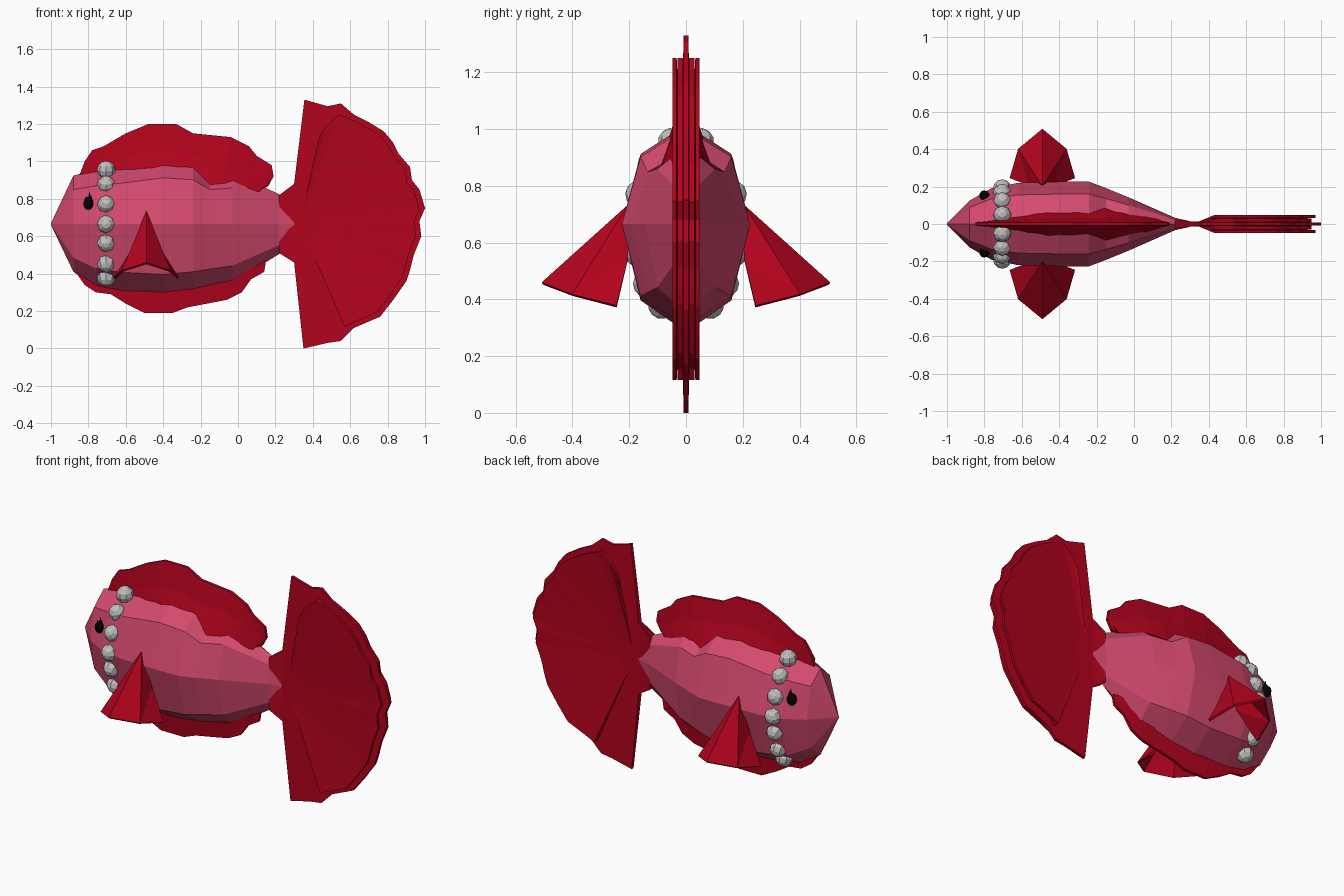
import bpy
import bmesh
import math
from mathutils import Vector

if "Cube" in bpy.data.objects:
    bpy.data.objects.remove(bpy.data.objects["Cube"], do_unlink=True)


def make_material(name, rgb):
    material = bpy.data.materials.new(name)
    material.use_nodes = True
    colour = (*rgb, 1)
    material.diffuse_color = colour
    material.node_tree.nodes["Principled BSDF"].inputs["Base Color"].default_value = colour
    return material


PINK = make_material("rose_pink", (0.66, 0.068, 0.155))
RED = make_material("deep_red", (0.45, 0.001, 0.012))
GREY = make_material("pearl_grey", (0.52, 0.52, 0.52))
BLACK = make_material("black", (0.001, 0.001, 0.001))


def finish(name, bm, material):
    bmesh.ops.recalc_face_normals(bm, faces=bm.faces)
    mesh = bpy.data.meshes.new(name)
    bm.to_mesh(mesh)
    bm.free()
    mesh.materials.append(material)
    obj = bpy.data.objects.new(name, mesh)
    bpy.context.collection.objects.link(obj)
    return obj


def loft(name, sections, material):
    """Skin a row of closed loops and cap both ends."""
    bm = bmesh.new()
    loops = [[bm.verts.new(point) for point in section] for section in sections]
    count = len(loops[0])
    for first, second in zip(loops, loops[1:]):
        for i in range(count):
            j = (i + 1) % count
            bm.faces.new((first[i], first[j], second[j], second[i]))
    bm.faces.new(loops[0])
    bm.faces.new(loops[-1])
    return finish(name, bm, material)


def blend(start, end, amount):
    return start + (end - start) * amount


def fin_section(rim, middle, base, widths):
    """Symmetric wedge section; each point is (x, z)."""
    half = [(p[0], w, p[1]) for p, w in zip((rim, middle, base), widths)]
    return half + [(x, -y, z) for x, y, z in reversed(half)]


# Body: eight-sided rings of (x, top, bottom, half width)
MID = 0.665
SIDES = 8
rings = [(-1, 0.67, 0.66, 0.003), (-0.88, 0.925, 0.41, 0.125),
         (-0.76, 0.955, 0.33, 0.192), (-0.62, 0.975, 0.3, 0.22),
         (-0.4, 1.015, 0.285, 0.226), (-0.24, 1.0, 0.305, 0.226),
         (-0.15, 0.925, 0.325, 0.192), (-0.03, 0.94, 0.35, 0.143),
         (0.22, 0.825, 0.505, 0.033), (0.3, 0.71, 0.62, 0.015)]
sections = []
for x, top, bottom, width in rings:
    section = []
    for i in range(SIDES):
        angle = math.tau * i / SIDES
        height = top - MID if math.sin(angle) > 0 else MID - bottom
        section.append((x, width * math.cos(angle), MID + height * math.sin(angle)))
    sections.append(section)
loft("body", sections, PINK)


# Dorsal and ventral fins: wavy rim, wide wedge at the base
def ridge_fin(name, rim, base_height, base_width):
    rows = []
    for x, z in rim:
        base = (blend(-0.3, x, 0.85), base_height)
        middle = (blend(x, base[0], 0.4), blend(z, base_height, 0.4))
        swell = max(0, min(1, (base[0] + 0.8) / 0.35, (0.18 - base[0]) / 0.35))
        widths = (0.008, 0.01 + base_width * 0.25 * swell, 0.012 + base_width * swell)
        rows.append(fin_section((x, z), middle, base, widths))
    loft(name, rows, RED)


dorsal_rim = [(-0.85, 0.92), (-0.82, 1.0), (-0.78, 1.06), (-0.72, 1.08), (-0.6, 1.15),
              (-0.48, 1.2), (-0.33, 1.2), (-0.24, 1.15), (-0.14, 1.14), (-0.04, 1.13),
              (0.06, 1.08), (0.1, 1.03), (0.18, 0.98), (0.19, 0.92), (0.16, 0.865)]
ventral_rim = [(-0.87, 0.41), (-0.82, 0.34), (-0.76, 0.3), (-0.68, 0.29), (-0.6, 0.24),
               (-0.5, 0.19), (-0.35, 0.19), (-0.27, 0.22), (-0.06, 0.26), (0.02, 0.3),
               (0.07, 0.37), (0.14, 0.41), (0.15, 0.47)]
ridge_fin("dorsal_fin", dorsal_rim, 0.84, 0.09)
ridge_fin("ventral_fin", ventral_rim, 0.47, 0.05)

# Tail fan spreading from the narrow tail root
tail_rim = [(0.355, 1.33), (0.48, 1.295), (0.55, 1.31), (0.62, 1.25), (0.7, 1.21),
            (0.78, 1.16), (0.83, 1.1), (0.86, 1.04), (0.92, 0.97), (0.93, 0.9),
            (0.97, 0.85), (1.0, 0.75), (0.97, 0.68), (0.98, 0.6), (0.94, 0.5),
            (0.92, 0.42), (0.9, 0.36), (0.83, 0.26), (0.76, 0.17), (0.62, 0.11),
            (0.55, 0.04), (0.48, 0.03), (0.35, 0.0)]
rows = []
for i, rim in enumerate(tail_rim):
    t = i / (len(tail_rim) - 1)
    neck = (0.3, blend(0.88, 0.46, t))
    root = (0.22, blend(0.82, 0.51, t))
    rows.append(fin_section(rim, neck, root, (0.009, 0.014, 0.025)))
loft("tail_fan", rows, RED)


# Ruffles: layers on both sides of the tail, flaring from the root to the rim
def ruffle(name, scale, near, far, side):
    outline = [(blend(0.35, x, scale), blend(MID, z, scale)) for x, z in tail_rim[3:-3]]
    outline = [(0.43, 1.12), (0.47, 1.19), (0.54, 1.25)] + outline + [(0.57, 0.115)]
    layer = []
    for x, z in outline:
        inner_x, inner_z = blend(x, 0.33, 0.85), blend(z, MID, 0.85)
        layer.append([(x, near * side, z), (x, far * side, z),
                      (inner_x, 0.013 * side, inner_z), (inner_x, 0.005 * side, inner_z)])
    loft(name, layer, RED)


for side, label in ((1, "left"), (-1, "right")):
    ruffle(label + "_inner_ruffle", 0.92, 0.011, 0.03, side)
    ruffle(label + "_outer_ruffle", 0.955, 0.033, 0.048, side)


# Pectoral fins: folded tents, mirrored front to back about the ridge
def pectoral_fin(name, side):
    bm = bmesh.new()
    ridge_x = -0.49

    def vert(dx, y, z):
        return bm.verts.new((ridge_x + dx, y * side, z))

    apex, tip = vert(0, 0.2, 0.73), vert(0, 0.505, 0.455)
    for way in (-1, 1):
        bend = vert(0.065 * way, 0.205, 0.54)
        corner = vert(0.17 * way, 0.245, 0.375)
        edge = vert(0.125 * way, 0.4, 0.415)
        bm.faces.new((apex, bend, edge))
        bm.faces.new((bend, corner, edge))
        bm.faces.new((apex, edge, tip))
    obj = finish(name, bm, RED)
    solid = obj.modifiers.new("thickness", "SOLIDIFY")
    solid.thickness = 0.012
    solid.offset = 0


# Pearls: a half collar of beads on each side, poles facing outward
def pearl(name, y, z):
    bm = bmesh.new()
    bmesh.ops.create_uvsphere(bm, u_segments=8, v_segments=6, radius=0.049)
    obj = finish(name, bm, GREY)
    obj.location = (-0.705, y, z)
    obj.rotation_euler = Vector((0, y, z - MID)).to_track_quat("Z", "X").to_euler()


# Eyes: flattened drops with a few pointed lashes
def eye(name, side):
    bm = bmesh.new()
    bmesh.ops.create_uvsphere(bm, u_segments=10, v_segments=6, radius=0.028)
    for lean, height in ((-0.012, 0.034), (0.006, 0.055), (0.014, 0.04)):
        left = bm.verts.new((lean - 0.012, 0, 0.01))
        right = bm.verts.new((lean + 0.012, 0, 0.01))
        back = bm.verts.new((lean, 0.012, 0.01))
        point = bm.verts.new((lean, 0, height))
        for face in ((left, right, point), (right, back, point), (back, left, point)):
            bm.faces.new(face)
    obj = finish(name, bm, BLACK)
    obj.location = (-0.8, 0.152 * side, 0.775)
    obj.scale.z = 1.2


pearl_spots = [(0.05, 0.955), (0.122, 0.875), (0.165, 0.77), (0.19, 0.665),
               (0.17, 0.565), (0.138, 0.455), (0.085, 0.38)]
for side, label in ((1, "left"), (-1, "right")):
    pectoral_fin(label + "_pectoral_fin", side)
    eye(label + "_eye", side)
    for number, (y, z) in enumerate(pearl_spots, 1):
        pearl(f"{label}_pearl_{number}", y * side, z)
